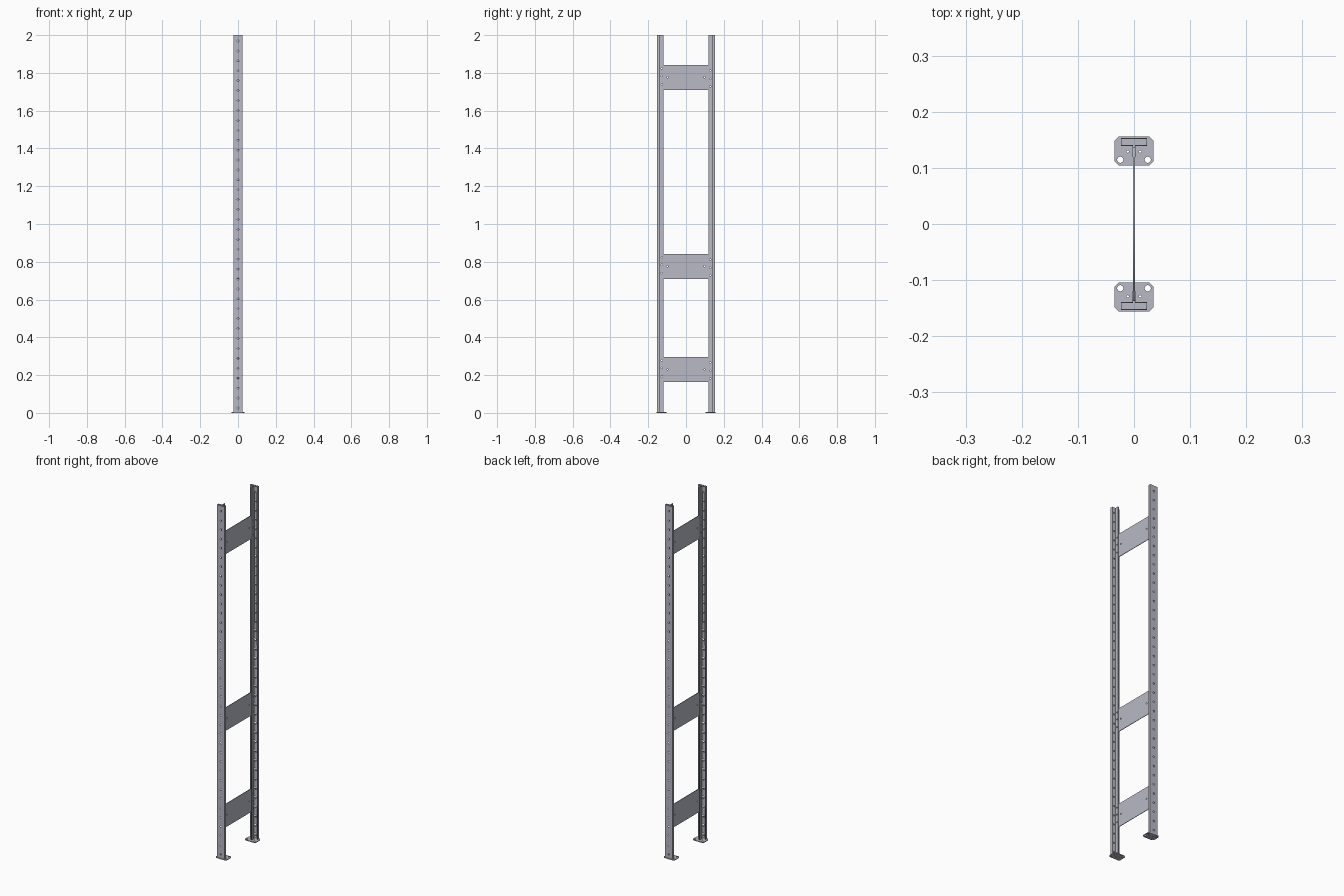
import bpy
import math
from mathutils import Matrix, Vector

cube = bpy.data.objects.get("Cube")
if cube:
    bpy.data.objects.remove(cube, do_unlink=True)

steel = bpy.data.materials.new("galvanised_steel")
steel.use_nodes = True
GREY = (0.48, 0.49, 0.56, 1)
steel.diffuse_color = GREY
steel.node_tree.nodes["Principled BSDF"].inputs["Base Color"].default_value = GREY

X, Y, Z = Vector((1, 0, 0)), Vector((0, 1, 0)), Vector((0, 0, 1))
HEIGHT = 2.0
GAUGE = 0.0015
PITCH = 0.0525
PANEL_Z = (0.23, 0.776, 1.776)
PANEL_HALF = 0.066
STEM_HOLES = (0.048, 0.008, -0.036)
BOLT_Y = 0.128


def rect(u0, u1, v0, v1):
    return [(u0, v0), (u1, v0), (u1, v1), (u0, v1)]


def circle(u, v, r, n=12):
    return [(u + r * math.cos(math.tau * i / n), v + r * math.sin(math.tau * i / n))
            for i in range(n)]


def sheet(name, outline, holes, u, v, origin, thickness, turn=0):
    """Flat sheet with real holes, lying in the u-v plane and turned about z."""
    curve = bpy.data.curves.new(name + "_outline", "CURVE")
    curve.dimensions = "2D"
    curve.fill_mode = "BOTH"
    curve.extrude = thickness / 2
    for loop in [outline] + holes:
        spline = curve.splines.new("POLY")
        spline.points.add(len(loop) - 1)
        for point, (a, b) in zip(spline.points, loop):
            point.co = (a, b, 0, 1)
        spline.use_cyclic_u = True
    temp = bpy.data.objects.new(name + "_outline", curve)
    bpy.context.collection.objects.link(temp)
    graph = bpy.context.evaluated_depsgraph_get()
    mesh = bpy.data.meshes.new_from_object(temp.evaluated_get(graph))
    bpy.data.objects.remove(temp, do_unlink=True)
    frame = Matrix((u, v, u.cross(v))).transposed().to_4x4()
    mesh.transform(Matrix.Rotation(turn, 4, "Z") @ Matrix.Translation(origin) @ frame)
    mesh.name = name
    mesh.materials.clear()
    mesh.materials.append(steel)
    ob = bpy.data.objects.new(name, mesh)
    bpy.context.collection.objects.link(ob)
    return ob


def hole_row(u, r):
    count = int(HEIGHT / PITCH)
    return [circle(u, PITCH * (i + 0.5), r, 8) for i in range(count)]


def upright(side, turn, sign):
    # Hollow head of the T-shaped post
    sheet(side + "_post_face", rect(-0.0235, 0.0235, 0, HEIGHT), hole_row(0, 0.005),
          X, Z, (0, -0.1525, 0), GAUGE, turn)
    for s, hand in ((-1, "right"), (1, "left")):
        label = f"{side}_post_{hand}_"
        sheet(label + "wall", rect(-0.153, -0.1395, 0, HEIGHT), [],
              Y, Z, (s * 0.0228, 0, 0), GAUGE, turn)
        sheet(label + "flange", rect(*sorted((s * 0.0015, s * 0.0235)), 0, HEIGHT),
              hole_row(s * 0.013, 0.004), X, Z, (0, -0.1402, 0), GAUGE, turn)
        # Two stem sheets clamp the tie panels between them
        bolts = [circle(-BOLT_Y, z + sign * dz, 0.004) for z in PANEL_Z for dz in STEM_HOLES]
        sheet(label + "stem", rect(-0.1402, -0.119, 0, HEIGHT), bolts,
              Y, Z, (s * 0.0023, 0, 0), GAUGE, turn)

    # Foot plate with clipped corners, anchor holes and small fixing holes
    w, y0, y1, c = 0.035, -0.156, -0.1045, 0.008
    foot = [(-w + c, y0), (w - c, y0), (w, y0 + c), (w, y1 - c),
            (w - c, y1), (-w + c, y1), (-w, y1 - c), (-w, y0 + c)]
    holes = [circle(s * 0.0245, -0.1145, 0.0055, 20) for s in (-1, 1)]
    holes += [circle(s * 0.011, -0.129, 0.0022) for s in (-1, 1)]
    sheet(side + "_foot_plate", foot, holes, X, Y, (0, 0, 0.002), 0.004, turn)


upright("front", 0, 1)
upright("back", math.pi, -1)

# Tie panels joining the two posts
for name, z in zip(("lower", "middle", "upper"), PANEL_Z):
    holes = [circle(s * 0.098, 0, 0.004) for s in (-1, 1)]
    holes += [circle(s * BOLT_Y, -s * dz, 0.004) for s in (-1, 1) for dz in STEM_HOLES]
    sheet(name + "_tie_panel", rect(-0.137, 0.137, -PANEL_HALF, PANEL_HALF), holes,
          Y, Z, (0, 0, z), 0.003)
